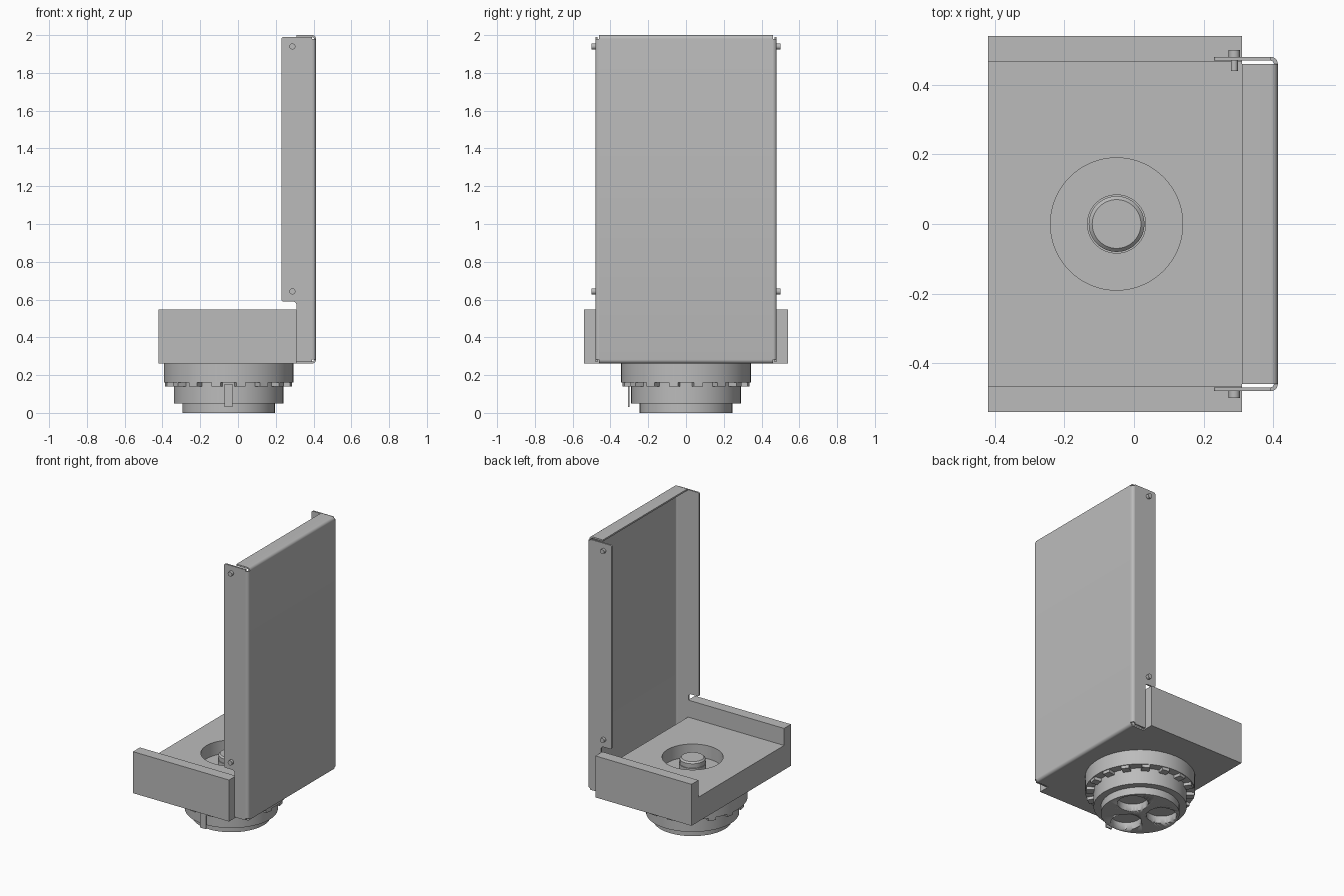
import bpy, bmesh
from math import cos, sin, pi, radians
from mathutils import Vector, Matrix

old = bpy.data.objects.get("Cube")
if old:
    bpy.data.objects.remove(old, do_unlink=True)

grey = bpy.data.materials.new("plain grey")
grey.use_nodes = True
tone = (0.5, 0.5, 0.5, 1)
grey.diffuse_color = tone
grey.node_tree.nodes["Principled BSDF"].inputs["Base Color"].default_value = tone

AXIS = -0.05        # x of the round fitting's axis


def finish(bm, name, smooth=False):
    bmesh.ops.recalc_face_normals(bm, faces=bm.faces)
    mesh = bpy.data.meshes.new(name)
    bm.to_mesh(mesh)
    bm.free()
    mesh.materials.append(grey)
    obj = bpy.data.objects.new(name, mesh)
    bpy.context.collection.objects.link(obj)
    if smooth:
        bpy.ops.object.select_all(action='DESELECT')
        obj.select_set(True)
        bpy.context.view_layer.objects.active = obj
        bpy.ops.object.shade_smooth_by_angle(angle=radians(30))
    return obj


def extrude(name, outline, axis, low, high, smooth=False):
    """Extrude a closed 2D outline along the named axis."""
    place = {'x': lambda u, v: (low, u, v),
             'y': lambda u, v: (u, low, v),
             'z': lambda u, v: (u, v, low)}[axis]
    bm = bmesh.new()
    face = bm.faces.new([bm.verts.new(place(u, v)) for u, v in outline])
    moved = bmesh.ops.extrude_face_region(bm, geom=[face])['geom']
    step = Vector([(high - low) * (axis == a) for a in 'xyz'])
    bmesh.ops.translate(bm, vec=step, verts=[v for v in moved if isinstance(v, bmesh.types.BMVert)])
    return finish(bm, name, smooth)


def arc(cx, cy, r, start, end, steps=6):
    angles = [radians(start + (end - start) * i / steps) for i in range(steps + 1)]
    return [(cx + r * cos(a), cy + r * sin(a)) for a in angles]


def lathe(name, profile, x=AXIS, y=0, segments=64):
    """Spin a radius/height profile, closed on the axis, about a vertical axis."""
    bm = bmesh.new()
    verts = [bm.verts.new((r, 0, z)) for r, z in profile]
    edges = [bm.edges.new(pair) for pair in zip(verts, verts[1:])]
    bmesh.ops.spin(bm, geom=verts + edges, cent=(0, 0, 0), axis=(0, 0, 1),
                   angle=2 * pi, steps=segments)
    bmesh.ops.remove_doubles(bm, verts=bm.verts, dist=0.0001)
    bmesh.ops.translate(bm, vec=(x, y, 0), verts=bm.verts)
    return finish(bm, name, True)


def cut(target, cutter):
    mod = target.modifiers.new("cut", 'BOOLEAN')
    mod.operation = 'DIFFERENCE'
    mod.solver = 'EXACT'
    mod.object = cutter
    cutter.hide_render = True
    cutter.hide_viewport = True
    cutter.display_type = 'WIRE'


def drum(name, r, low, high, x=AXIS, y=0):
    return lathe(name, [(0, low), (r, low), (r, high), (0, high)], x, y)


# Channel-shaped base block with a round well
wall, inner, base, floor, rim = 0.54, 0.465, 0.262, 0.43, 0.547
block = extrude("base_block", [(-wall, base), (wall, base), (wall, rim), (inner, rim),
                               (inner, floor), (-inner, floor), (-inner, rim), (-wall, rim)],
                'x', -0.42, 0.31)
cut(block, drum("well_cutter", 0.19, 0.34, 0.6))

# Stepped knob in the well
lathe("well_knob", [(0, 0.33), (0.085, 0.33), (0.085, 0.39), (0.08, 0.39),
                    (0.08, 0.42), (0.07, 0.43), (0, 0.43)])

# Round fitting under the block
drum("upper_collar", 0.343, 0.16, base)
drum("middle_drum", 0.29, 0.05, 0.17)
foot = drum("foot_drum", 0.245, 0, 0.06)
for i in range(3):
    a = radians(30 + 120 * i)
    cut(foot, drum("pocket_cutter", 0.095, -0.05, 0.05,
                   AXIS + 0.135 * cos(a), 0.135 * sin(a)))

# Ring of lugs below the collar
lugs = bmesh.new()
count = 16
for i in range(count):
    turn = Matrix.Rotation(2 * pi * (i + 0.5) / count, 4, 'Z')
    shift = Matrix.Translation((0.31, 0, 0.152))
    size = Matrix.Diagonal((0.055, 0.05, 0.025, 1))
    bmesh.ops.create_cube(lugs, size=1,
                          matrix=Matrix.Translation((AXIS, 0, 0)) @ turn @ shift @ size)
finish(lugs, "collar_lugs")

# Hooked key plate at the front of the fitting
extrude("key_plate", [(-0.285, 0.152), (-0.308, 0.152), (-0.308, 0.03), (-0.3, 0.03),
                      (-0.3, 0.143), (-0.285, 0.143)], 'x', AXIS - 0.022, AXIS + 0.022)

# Folded sheet panel: back plate with top and bottom flanges
outer, bend, sheet = 0.413, 0.02, 0.011
cx, top, bottom = outer - bend, 2 - bend, base + bend
thin = bend - sheet
panel = ([(0.31, 2)] + arc(cx, top, bend, 90, 0) + arc(cx, bottom, bend, 0, -90)
         + [(0.31, base), (0.31, base + sheet)]
         + arc(cx, bottom, thin, -90, 0) + arc(cx, top, thin, 0, 90) + [(0.31, 2 - sheet)])
half = 0.48
extrude("panel_sheet", panel, 'y', bend - half, half - bend, True)

# Side flanges, their bends and the pins through them
flange = ([(cx, 0.27), (cx, 1.99)] + arc(0.24, 1.98, 0.01, 90, 180, 4)
          + arc(0.24, 0.6, 0.01, 180, 270, 4) + arc(0.29, 0.57, bend, 90, 0) + [(0.31, 0.27)])
for side, label in ((-1, "front"), (1, "back")):
    extrude(label + "_flange", flange, 'y', side * (half - sheet), side * half)
    cy = half - bend
    fold = arc(cx, cy, bend, 0, 90) + arc(cx, cy, thin, 90, 0)
    extrude(label + "_bend", [(u, side * v) for u, v in fold], 'z', bottom, top, True)
    for z in (0.643, 1.94):
        extrude(label + "_pin_head", arc(0.288, z, 0.016, 0, 345, 23), 'y',
                side * (half - sheet), side * 0.5, True)
        if side > 0:
            extrude(label + "_pin_shank", arc(0.288, z, 0.01, 0, 345, 23), 'y',
                    0.44, half, True)
